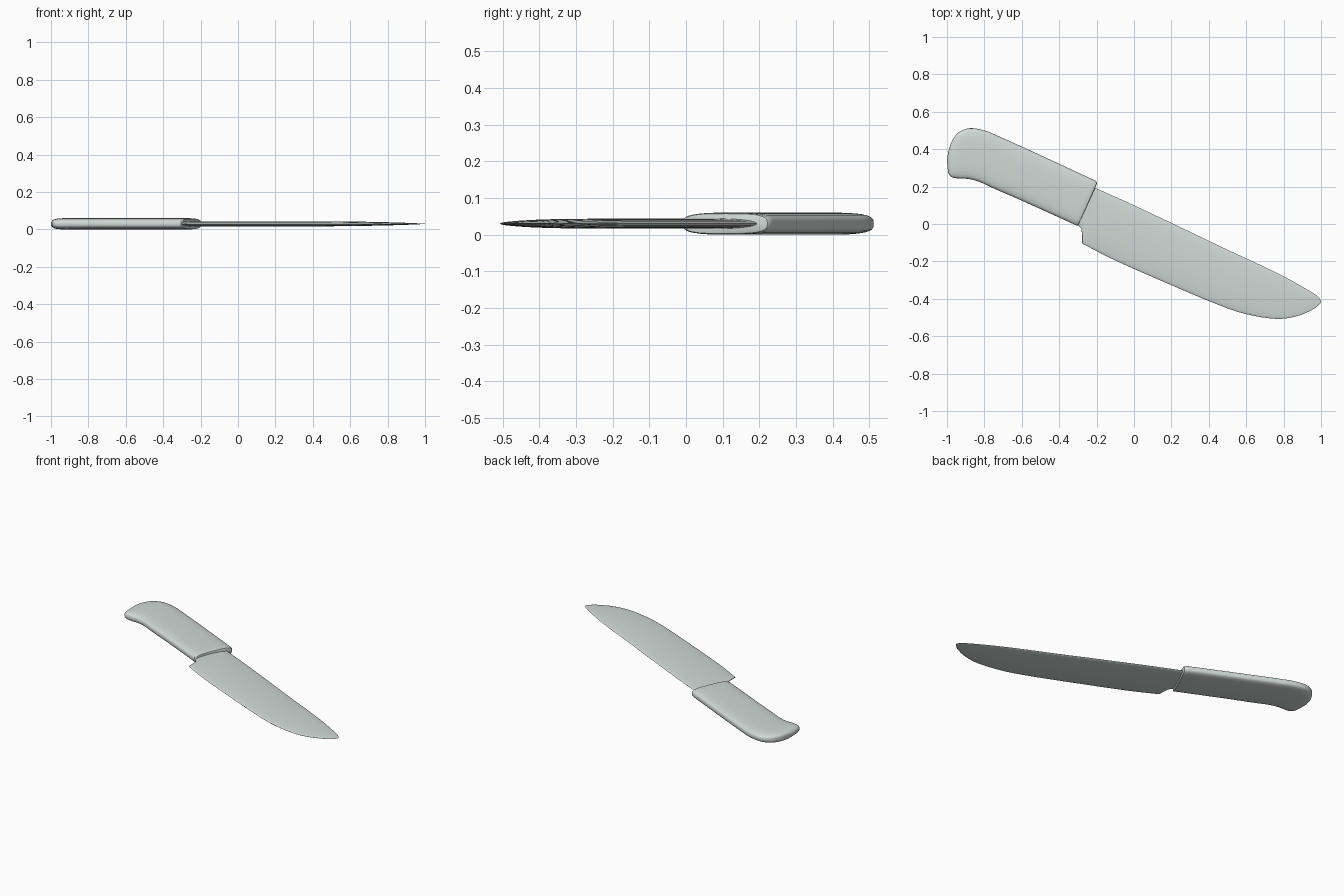
import bpy
import math
from mathutils import Vector

cube = bpy.data.objects.get("Cube")
if cube:
    bpy.data.objects.remove(cube, do_unlink=True)

MID_HEIGHT = 0.03

# One pale grey-green colour for the whole knife
material = bpy.data.materials.new("pale_grey_green")
material.use_nodes = True
colour = (0.63, 0.70, 0.67, 1.0)
material.diffuse_color = colour
material.node_tree.nodes["Principled BSDF"].inputs["Base Color"].default_value = colour


def smooth_rows(rows, steps=4):
    """Pass a smooth curve through the stations."""
    points = [Vector(row) for row in rows]
    result = []
    for i in range(len(points) - 1):
        before = points[max(i - 1, 0)]
        start, end = points[i], points[i + 1]
        after = points[min(i + 2, len(points) - 1)]
        for step in range(steps):
            t = step / steps
            result.append(start + (end - before) * (t / 2)
                          + (before * 2 - start * 5 + end * 4 - after) * (t * t / 2)
                          + (start * 3 - before - end * 3 + after) * (t ** 3 / 2))
    result.append(points[-1])
    return result


def signed_power(value, power):
    return math.copysign(abs(value) ** power, value)


def loft(name, stations, roundness, sides=36):
    """Skin rounded sections; a station is back x, y, front x, y, half thickness."""
    verts, faces = [], []
    for back_x, back_y, front_x, front_y, half in stations:
        back, front = Vector((back_x, back_y)), Vector((front_x, front_y))
        for k in range(sides):
            angle = math.tau * k / sides
            across = signed_power(math.cos(angle), 2 / roundness)
            up = signed_power(math.sin(angle), 2 / roundness)
            spot = (back + front) / 2 + (back - front) / 2 * across
            verts.append((spot.x, spot.y, MID_HEIGHT + half * up))
    for ring in range(len(stations) - 1):
        for k in range(sides):
            a, b = ring * sides + k, ring * sides + (k + 1) % sides
            faces.append((a, a + sides, b + sides, b))
    faces.append(tuple(range(sides)))
    last = (len(stations) - 1) * sides
    faces.append(tuple(reversed(range(last, last + sides))))

    mesh = bpy.data.meshes.new(name)
    mesh.from_pydata(verts, [], faces)
    mesh.materials.append(material)
    mesh.update()
    obj = bpy.data.objects.new(name, mesh)
    bpy.context.collection.objects.link(obj)
    bpy.ops.object.select_all(action="DESELECT")
    obj.select_set(True)
    bpy.context.view_layer.objects.active = obj
    bpy.ops.object.mode_set(mode="EDIT")
    bpy.ops.mesh.select_all(action="SELECT")
    bpy.ops.mesh.normals_make_consistent(inside=False)
    bpy.ops.object.mode_set(mode="OBJECT")
    bpy.ops.object.shade_smooth_by_angle(angle=math.radians(40))
    return obj


# Handle: rounded butt, slight hook below, straight grip, softened front end
butt_and_grip = [
    (-1.0, 0.34, -0.994, 0.275, 0.009),
    (-0.992, 0.39, -0.985, 0.258, 0.02),
    (-0.975, 0.44, -0.965, 0.247, 0.027),
    (-0.94, 0.488, -0.93, 0.243, 0.03),
    (-0.88, 0.512, -0.88, 0.24, 0.03),
    (-0.80, 0.50, -0.82, 0.223, 0.03),
    (-0.72, 0.468, -0.75, 0.19, 0.03),
    (-0.5, 0.368, -0.6, 0.125, 0.03),
    (-0.22, 0.238, -0.32, -0.002, 0.03),
]
front_end = [
    (-0.204, 0.23, -0.305, -0.009, 0.029),
    (-0.198, 0.222, -0.298, -0.005, 0.027),
    (-0.2, 0.21, -0.294, 0.003, 0.023),
]
loft("handle", smooth_rows(butt_and_grip) + front_end, roundness=3.3)

# Blade: notched heel, straight spine, curved belly and thin tip
heel = [
    (-0.24, 0.208, -0.32, 0.0, 0.0135),
    (-0.215, 0.197, -0.298, -0.008, 0.0135),
    (-0.21, 0.194, -0.282, -0.025, 0.0135),
    (-0.205, 0.192, -0.277, -0.06, 0.0135),
]
belly = [
    (-0.2, 0.19, -0.277, -0.104, 0.0135),
    (0.0, 0.1, -0.1, -0.195, 0.0135),
    (0.3, -0.042, 0.2, -0.327, 0.0135),
    (0.5, -0.138, 0.45, -0.432, 0.0132),
    (0.65, -0.207, 0.6, -0.482, 0.012),
    (0.8, -0.28, 0.76, -0.507, 0.009),
    (0.9, -0.335, 0.87, -0.493, 0.006),
    (0.965, -0.374, 0.95, -0.46, 0.003),
    (0.99, -0.395, 0.985, -0.435, 0.0015),
    (1.0, -0.412, 0.999, -0.42, 0.0005),
]
loft("blade", heel + smooth_rows(belly), roundness=2)
